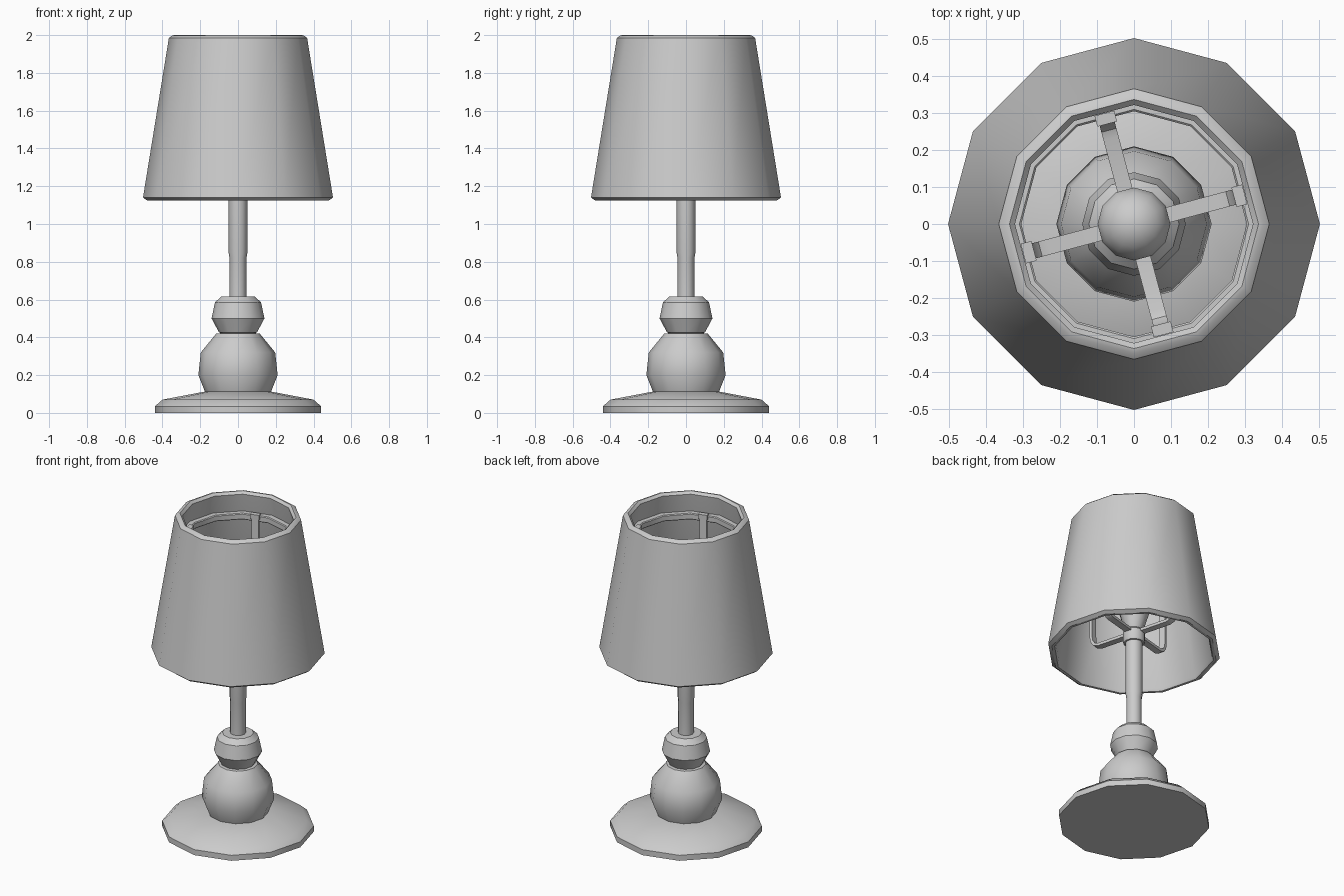
import bpy, bmesh, math
from mathutils import Vector, Matrix

if "Cube" in bpy.data.objects:
    bpy.data.objects.remove(bpy.data.objects["Cube"], do_unlink=True)

SIDES = 12
GREY = (0.6, 0.6, 0.6, 1)
mat = bpy.data.materials.new("plain grey")
mat.use_nodes = True
mat.diffuse_color = GREY
mat.node_tree.nodes["Principled BSDF"].inputs["Base Color"].default_value = GREY


def finish(name, bm, angle=36):
    bmesh.ops.remove_doubles(bm, verts=bm.verts, dist=0.0005)
    bmesh.ops.recalc_face_normals(bm, faces=bm.faces)
    mesh = bpy.data.meshes.new(name)
    bm.to_mesh(mesh)
    bm.free()
    mesh.materials.append(mat)
    ob = bpy.data.objects.new(name, mesh)
    bpy.context.collection.objects.link(ob)
    bpy.ops.object.select_all(action="DESELECT")
    ob.select_set(True)
    bpy.context.view_layer.objects.active = ob
    bpy.ops.object.shade_smooth_by_angle(angle=math.radians(angle))
    return ob


def lathe(name, profile, closed=False, angle=36):
    """Turn an (r, z) profile around the z axis."""
    bm = bmesh.new()
    pts = profile + profile[:1] if closed else profile
    vs = [bm.verts.new((r, 0, z)) for r, z in pts]
    es = [bm.edges.new(pair) for pair in zip(vs, vs[1:])]
    bmesh.ops.spin(bm, geom=vs + es, axis=(0, 0, 1), cent=(0, 0, 0),
                   angle=math.tau, steps=SIDES)
    return finish(name, bm, angle)


# Foot and turned stem
lathe("base", [(0, 0), (0.44, 0), (0.44, 0.035), (0.40, 0.07), (0.175, 0.113), (0, 0.113)], angle=31)
lathe("lower_ball", [(0, 0.1), (0.17, 0.1), (0.21, 0.2), (0.197, 0.32), (0.115, 0.42), (0, 0.43)])
lathe("upper_knob", [(0, 0.41), (0.1, 0.425), (0.14, 0.5), (0.122, 0.585), (0.09, 0.615), (0, 0.615)], angle=31)
lathe("pole", [(0.045, 0.6), (0.045, 0.82), (0.05, 0.85), (0.05, 1.2)])
lathe("socket", [(0, 1.19), (0.06, 1.19), (0.065, 1.2), (0.065, 1.26), (0.045, 1.28), (0, 1.28)])

# Bulb: a narrow neck swelling into a round top
bulb = [(0.045, 1.27), (0.06, 1.3)]
bulb += [(0.1 * math.cos(math.radians(a)), 1.44 + 0.1 * math.sin(math.radians(a)))
         for a in range(-30, 91, 20)]
lathe("bulb", bulb)

# Shade: thick wall with bevelled rims
lathe("shade", [(0.482, 1.125), (0.503, 1.14), (0.366, 1.985), (0.35, 1.997), (0.337, 2.0),
                (0.322, 1.985), (0.458, 1.14), (0.466, 1.125)], closed=True, angle=31)
lathe("support_ring", [(0.305, 1.835), (0.305, 1.865), (0.31, 1.87), (0.345, 1.87),
                       (0.345, 1.83), (0.31, 1.83)], closed=True)

# Flat bent arms from socket to ring
PATH = [(0.04, 1.255), (0.24, 1.255), (0.268, 1.265), (0.285, 1.29), (0.29, 1.32), (0.295, 1.87)]


def arm(name, turn):
    bm = bmesh.new()
    rows = []
    for i, (r, z) in enumerate(PATH):
        a, b = Vector(PATH[max(i - 1, 0)]), Vector(PATH[min(i + 1, len(PATH) - 1)])
        d = (b - a).normalized() * 0.009
        inner, outer = (r - d.y, z + d.x), (r + d.y, z - d.x)
        rows.append([bm.verts.new((p[0], w, p[1])) for p, w in
                     ((inner, -0.021), (inner, 0.021), (outer, 0.021), (outer, -0.021))])
    for a, b in zip(rows, rows[1:]):
        for k in range(4):
            n = (k + 1) % 4
            bm.faces.new((a[k], a[n], b[n], b[k]))
    bm.faces.new(rows[0])
    bm.faces.new(rows[-1])
    # Clip at the ring
    place = Matrix.Translation((0.295, 0, 1.865)) @ Matrix.Diagonal((0.03, 0.055, 0.03, 1))
    bmesh.ops.create_cube(bm, size=1, matrix=place)
    bm.transform(Matrix.Rotation(turn, 4, "Z"))
    finish(name, bm)


for i in range(4):
    arm(f"shade_arm_{i + 1}", math.radians(15 + 90 * i))
